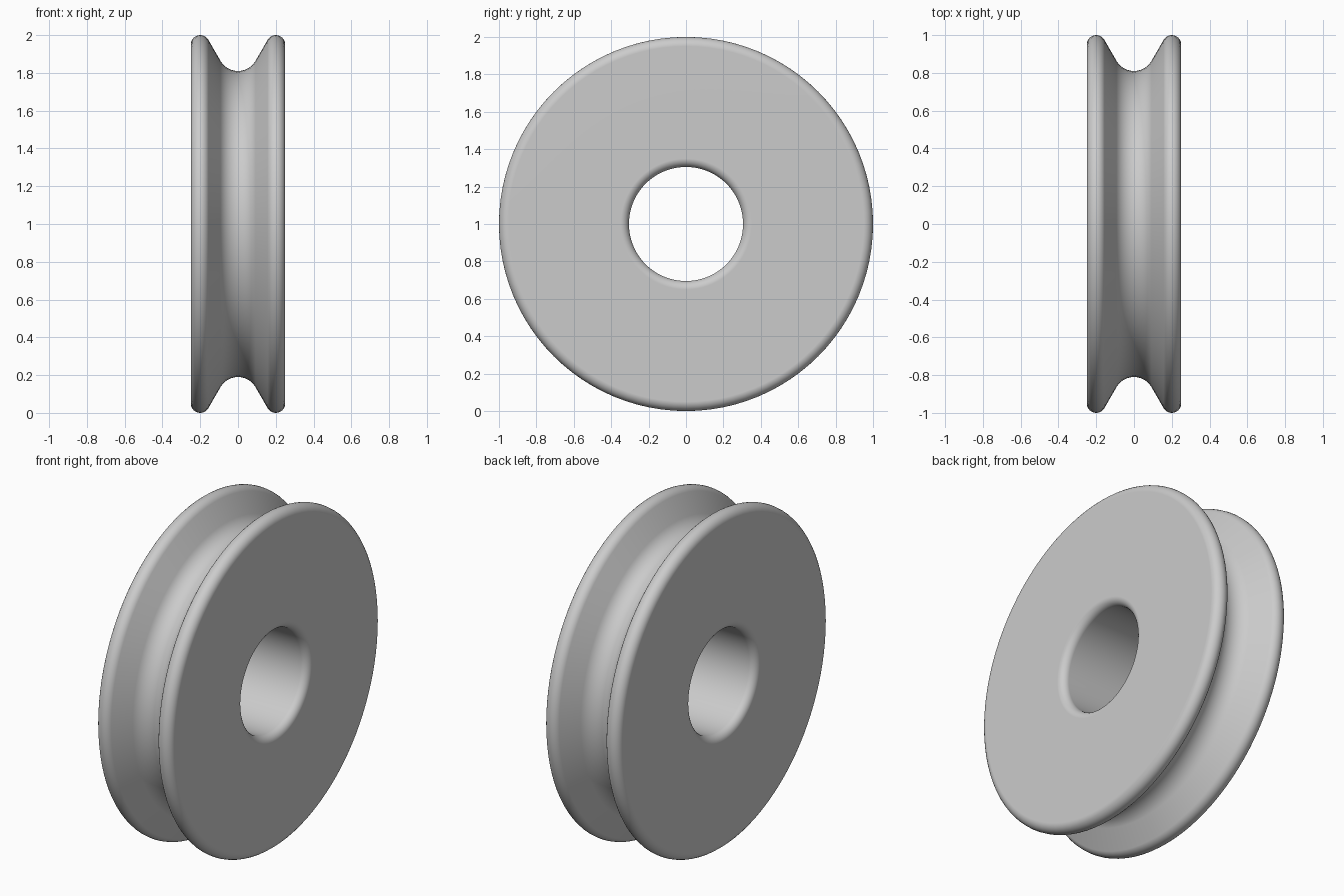
import bpy, bmesh
from math import sin, cos, radians, pi

cube = bpy.data.objects.get("Cube")
if cube:
    bpy.data.objects.remove(cube, do_unlink=True)


def arc(cx, cr, radius, start, end, steps):
    """Points (x, r) along a circular arc, angles in degrees."""
    angles = [radians(start + (end - start) * i / steps) for i in range(steps + 1)]
    return [(cx + radius * cos(a), cr + radius * sin(a)) for a in angles]


# Right half of the section: bore fillet, flat side, rounded rim, groove
half = (arc(0.205, 0.35, 0.045, -90, 0, 6)
        + arc(0.2, 0.95, 0.05, 0, 150, 10)
        + arc(0, 0.917, 0.107, -30, -90, 6))
# Mirror it across the middle, sharing the groove bottom point
profile = half + [(-x, r) for x, r in reversed(half[:-1])]

# Revolve the closed section around the axle (x axis)
bm = bmesh.new()
verts = [bm.verts.new((x, 0, r)) for x, r in profile]
edges = [bm.edges.new((v, verts[(i + 1) % len(verts)])) for i, v in enumerate(verts)]
bmesh.ops.spin(bm, geom=verts + edges, cent=(0, 0, 0), axis=(1, 0, 0),
               angle=2 * pi, steps=96, use_duplicate=False)
bmesh.ops.remove_doubles(bm, verts=bm.verts, dist=0.0001)
bmesh.ops.recalc_face_normals(bm, faces=bm.faces)

mesh = bpy.data.meshes.new("pulley_wheel")
bm.to_mesh(mesh)
bm.free()
wheel = bpy.data.objects.new("pulley_wheel", mesh)
wheel.location.z = 1
bpy.context.collection.objects.link(wheel)

# Plain grey material
grey = bpy.data.materials.new("light_grey")
grey.use_nodes = True
colour = (0.6, 0.6, 0.6, 1)
grey.diffuse_color = colour
for node in grey.node_tree.nodes:
    if node.type == 'BSDF_PRINCIPLED':
        node.inputs["Base Color"].default_value = colour
mesh.materials.append(grey)

# Smooth shading with flat sides kept flat
bpy.ops.object.select_all(action='DESELECT')
wheel.select_set(True)
bpy.context.view_layer.objects.active = wheel
bpy.ops.object.shade_smooth_by_angle(angle=radians(35))
weighted = wheel.modifiers.new("flat_sides", 'WEIGHTED_NORMAL')
weighted.keep_sharp = True
